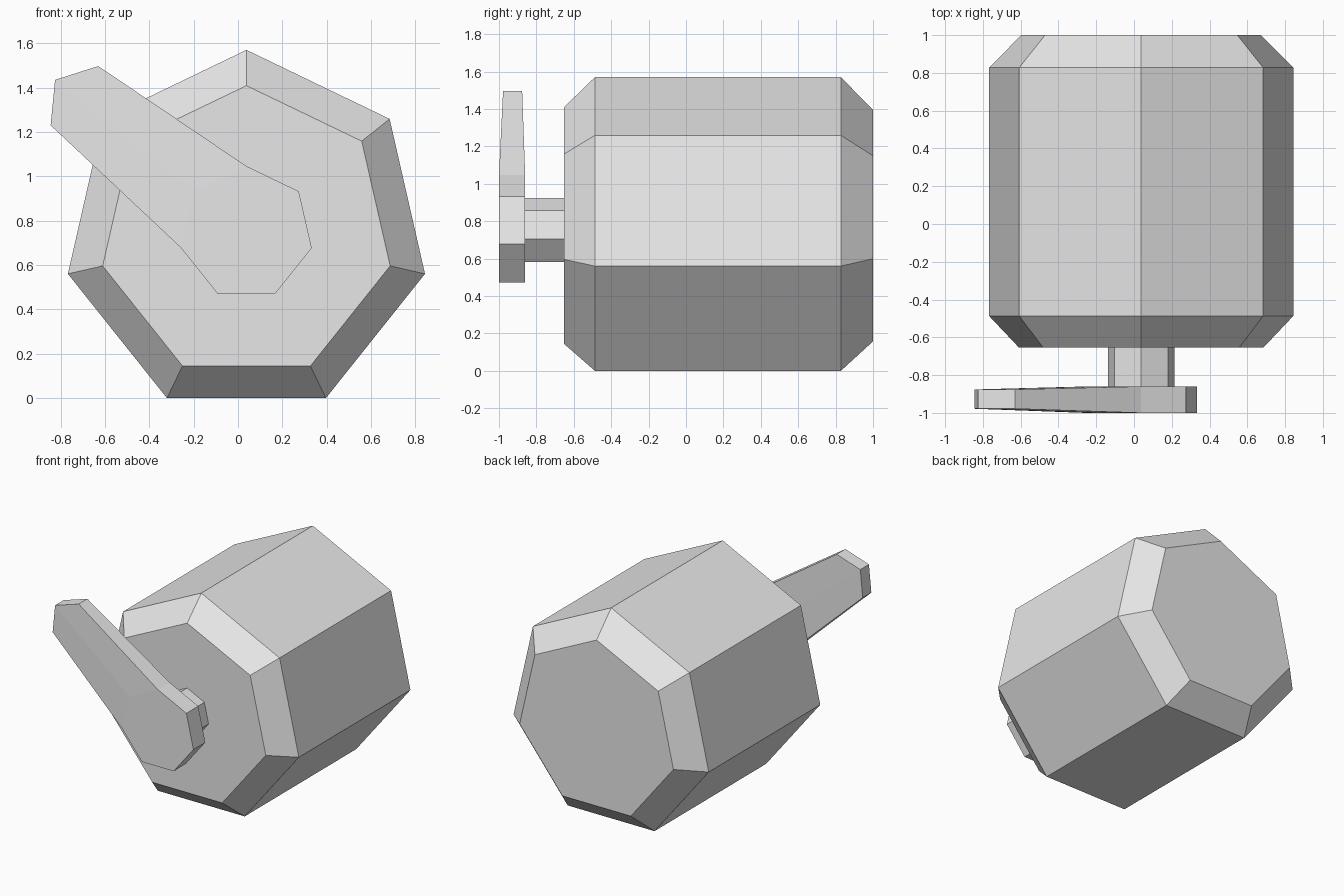
import bpy, bmesh, math

if "Cube" in bpy.data.objects:
    bpy.data.objects.remove(bpy.data.objects["Cube"])

CX, CZ = 0.038, 0.744  # axis shared by body, shaft and handle hub

grey = bpy.data.materials.new("light grey")
grey.diffuse_color = (0.8, 0.8, 0.8, 1)
grey.use_nodes = True
grey.node_tree.nodes["Principled BSDF"].inputs["Base Color"].default_value = grey.diffuse_color


def heptagon(r):
    """Seven (x, z) points, clockwise from the top."""
    return [(CX + r * math.sin(i * math.tau / 7),
             CZ + r * math.cos(i * math.tau / 7)) for i in range(7)]


def finish(bm, name):
    bmesh.ops.recalc_face_normals(bm, faces=bm.faces)
    mesh = bpy.data.meshes.new(name)
    bm.to_mesh(mesh)
    bm.free()
    mesh.materials.append(grey)
    obj = bpy.data.objects.new(name, mesh)
    bpy.context.collection.objects.link(obj)


def loft(name, sections):
    """Join heptagonal (y, radius) sections and cap both ends."""
    bm = bmesh.new()
    rings = [[bm.verts.new((x, y, z)) for x, z in heptagon(r)]
             for y, r in sections]
    for a, b in zip(rings, rings[1:]):
        for i in range(7):
            j = (i + 1) % 7
            bm.faces.new((a[i], a[j], b[j], b[i]))
    bm.faces.new(rings[0])
    bm.faces.new(rings[-1])
    finish(bm, name)


# Chamfered body and the short shaft in front of it
loft("body", [(-0.653, 0.665), (-0.487, 0.826), (0.828, 0.826), (1.0, 0.651)])
loft("shaft", [(-0.87, 0.181), (-0.64, 0.181)])

# Handle: heptagonal hub with its upper left edges drawn out to a thinner tip
bm = bmesh.new()
tip = [(-0.845, 1.23), (-0.825, 1.435), (-0.63, 1.497)]
sides = []
for hub_y, tip_y in ((-1.0, -0.978), (-0.86, -0.876)):
    hub = [bm.verts.new((x, hub_y, z)) for x, z in heptagon(0.302)]
    end = [bm.verts.new((x, tip_y, z)) for x, z in tip]
    bm.faces.new(hub)
    bm.faces.new((hub[5], hub[6], end[1], end[0]))
    bm.faces.new((hub[6], hub[0], end[2], end[1]))
    sides.append(hub[:6] + end)
front, back = sides
for i in range(len(front)):
    j = (i + 1) % len(front)
    bm.faces.new((front[i], front[j], back[j], back[i]))
finish(bm, "handle")
